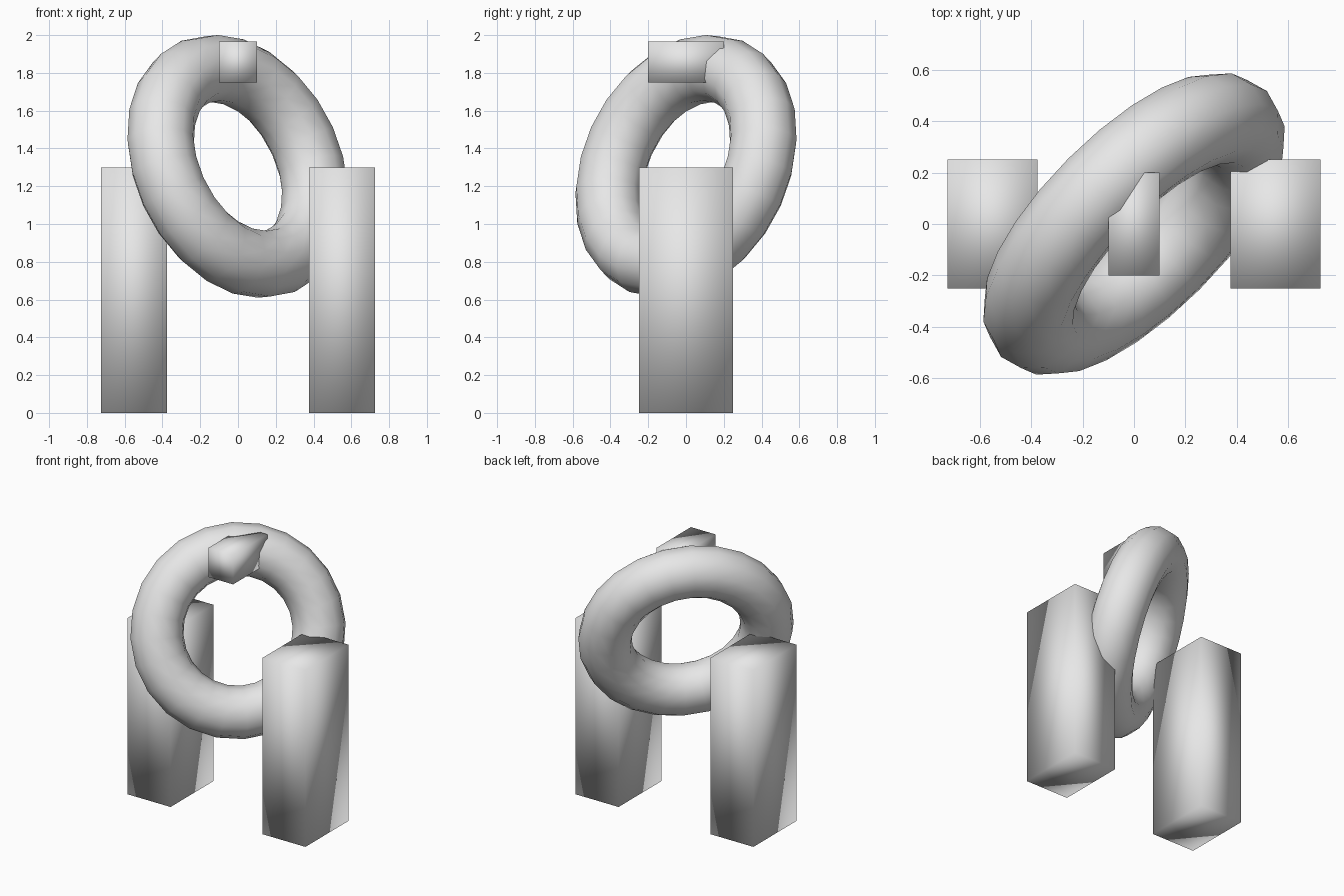
import bpy
from mathutils import Vector

default = bpy.data.objects.get("Cube")
if default:
    bpy.data.objects.remove(default, do_unlink=True)

# One plain grey for every part
grey = bpy.data.materials.new("light grey")
grey.use_nodes = True
grey.diffuse_color = (0.8, 0.8, 0.8, 1)
grey.node_tree.nodes["Principled BSDF"].inputs["Base Color"].default_value = grey.diffuse_color


def finish(name):
    """Name the active object, colour it and shade it fully smooth."""
    ob = bpy.context.object
    ob.name = ob.data.name = name
    ob.data.materials.clear()
    ob.data.materials.append(grey)
    ob.data.shade_smooth()
    return ob


def box(name, centre, size):
    bpy.ops.mesh.primitive_cube_add(size=1, location=centre)
    ob = bpy.context.object
    ob.scale = size
    bpy.ops.object.transform_apply(location=False, rotation=False, scale=True)
    return finish(name)


# Upright posts on either side
for side, x in (("left", 0.55), ("right", -0.55)):
    box(side + "_post", (x, 0, 0.65), (0.35, 0.5, 1.3))

# Small block passing through the top of the ring
box("top_block", (0, 0, 1.857), (0.2, 0.4, 0.216))

# Tilted ring held between the posts
tilt = Vector((2, -2, 1)).to_track_quat('Z', 'Y').to_euler()
bpy.ops.mesh.primitive_torus_add(location=(0, 0, 1.305), rotation=tilt,
                                 major_radius=0.55, minor_radius=0.18,
                                 major_segments=24, minor_segments=12)
finish("ring")
